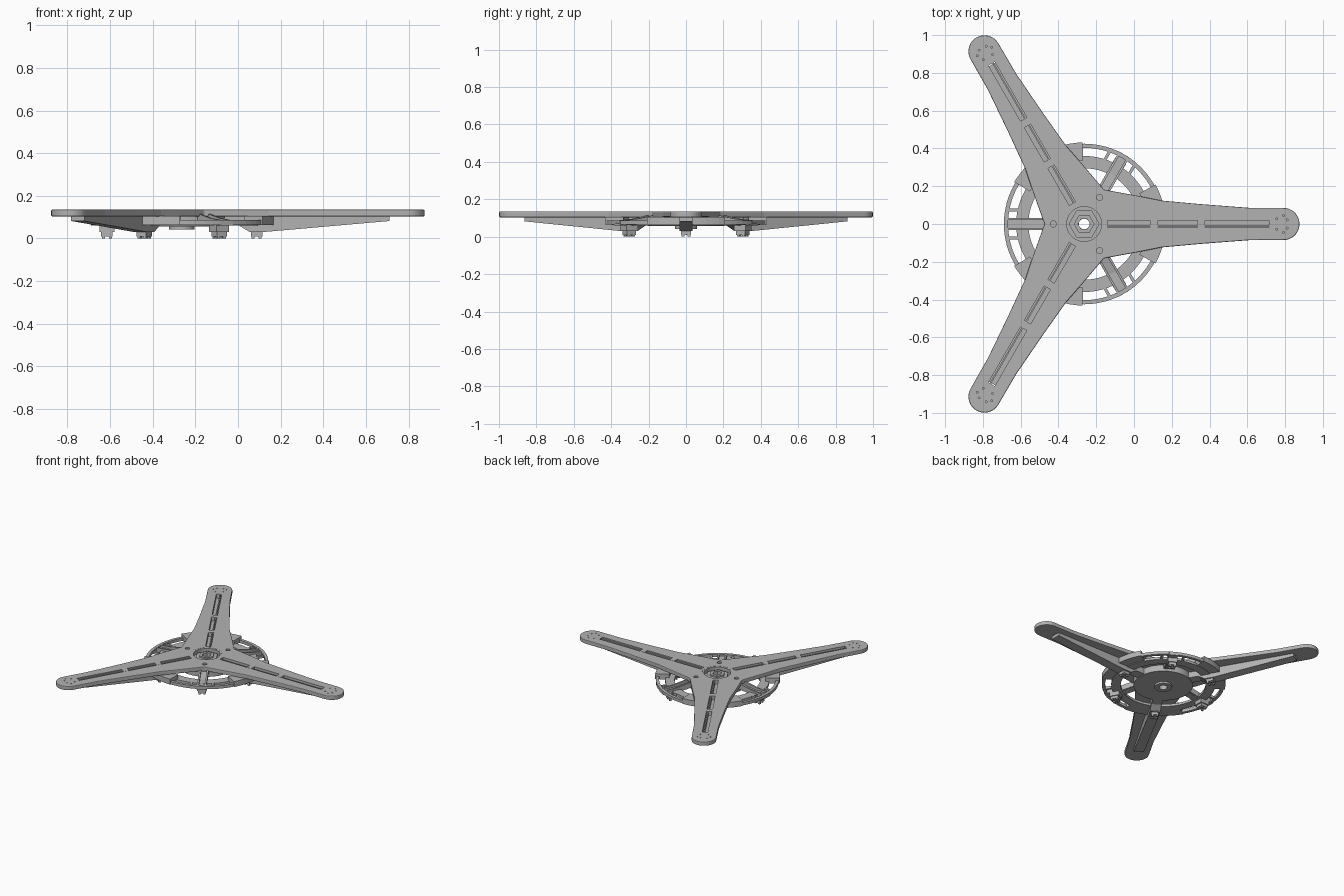
import bpy, bmesh, math
from mathutils import Matrix, Vector

if "Cube" in bpy.data.objects:
    bpy.data.objects.remove(bpy.data.objects["Cube"])

HUB_X = -0.264
ARMS = (0, 120, 240)
GAPS = (60, 180, 300)
SIXTH = ARMS + GAPS

metal = bpy.data.materials.new("light_grey_metal")
metal.use_nodes = True
GREY = (0.45, 0.45, 0.45, 1)
metal.diffuse_color = GREY
metal.node_tree.nodes["Principled BSDF"].inputs["Base Color"].default_value = GREY


def extrude(bm, points, direction):
    """Fill an outline and push it along a direction."""
    face = bm.faces.new([bm.verts.new(p) for p in points])
    new = bmesh.ops.extrude_face_region(bm, geom=[face])["geom"]
    moved = [v for v in new if isinstance(v, bmesh.types.BMVert)]
    bmesh.ops.translate(bm, vec=direction, verts=moved)


def flat(bm, outline, z0, z1):
    extrude(bm, [(x, y, z0) for x, y in outline], Vector((0, 0, z1 - z0)))


def side(bm, profile, half, y=0):
    """Radial beam from a side profile of (radius, height) points."""
    extrude(bm, [(r, y - half, z) for r, z in profile], Vector((0, 2 * half, 0)))


def block(bm, r0, r1, half, z0, z1, y=0):
    side(bm, [(r0, z0), (r1, z0), (r1, z1), (r0, z1)], half, y)


def ngon(radius, sides, cx=0, cy=0):
    step = math.tau / sides
    return [(cx + radius * math.cos(i * step), cy + radius * math.sin(i * step))
            for i in range(sides)]


def sweep(bm, r0, r1, z0, z1, start=0, span=360):
    """Rectangular section turned about the hub axis."""
    steps = max(4, round(span / 5))
    turn = Matrix.Rotation(math.radians(start), 3, "Z")
    corners = [turn @ Vector(p) for p in
               ((r0, 0, z0), (r1, 0, z0), (r1, 0, z1), (r0, 0, z1))]
    loops = []
    for i in range(steps + (span < 360)):
        spin = Matrix.Rotation(math.radians(span * i / steps), 3, "Z")
        loops.append([bm.verts.new(spin @ c) for c in corners])
    pairs = list(zip(loops, loops[1:]))
    if span == 360:
        pairs.append((loops[-1], loops[0]))
    else:
        bm.faces.new(loops[0])
        bm.faces.new(loops[-1])
    for a, b in pairs:
        for k in range(4):
            n = (k + 1) % 4
            bm.faces.new((a[k], a[n], b[n], b[k]))


def part(name, build, angles=(0,)):
    """Make one object from a build function repeated around the hub."""
    bm = bmesh.new()
    for angle in angles:
        old = set(bm.verts)
        build(bm)
        bmesh.ops.rotate(bm, verts=[v for v in bm.verts if v not in old],
                         matrix=Matrix.Rotation(math.radians(angle), 3, "Z"))
    bmesh.ops.recalc_face_normals(bm, faces=bm.faces[:])
    mesh = bpy.data.meshes.new(name)
    bm.to_mesh(mesh)
    bm.free()
    mesh.materials.append(metal)
    obj = bpy.data.objects.new(name, mesh)
    obj.location.x = HUB_X
    bpy.context.collection.objects.link(obj)
    return obj


def apply(obj):
    bpy.context.view_layer.update()
    done = obj.evaluated_get(bpy.context.evaluated_depsgraph_get())
    mesh = bpy.data.meshes.new_from_object(done)
    obj.modifiers.clear()
    obj.data = mesh


# Three-armed top plate
def star(bm):
    half = [(0.105, 0.182), (0.28, 0.15), (0.41, 0.124), (0.62, 0.105),
            (0.87, 0.086), (1.055, 0.085)]
    tip = [(1.055 + 0.085 * math.cos(a), 0.085 * math.sin(a))
           for a in [math.radians(90 - 10 * i) for i in range(1, 18)]]
    arm = [(x, -y) for x, y in half[1:]] + tip[::-1] + half[::-1]
    outline = []
    for angle in ARMS:
        turn = Matrix.Rotation(math.radians(angle), 2)
        outline += [tuple(turn @ Vector(p)) for p in arm]
    flat(bm, outline, 0.104, 0.135)


plate = part("top_plate", star)
bevel = plate.modifiers.new("soft_edge", "BEVEL")
bevel.width, bevel.segments = 0.005, 2
apply(plate)


# Slots, hub pocket and bolt holes cut from the plate
def slot_cutters(bm):
    block(bm, 0.125, 0.98, 0.019, 0.09, 0.2)


def round_cutters(bm):
    flat(bm, ngon(0.016, 16, -0.163), 0.124, 0.2)
    for x, y in ((1.02, 0.028), (1.055, 0.045), (1.075, 0.022)):
        for s in (-1, 1):
            flat(bm, ngon(0.005, 8, x, s * y), 0.126, 0.2)


for cutter in (part("slot_cutter", slot_cutters, ARMS),
               part("hole_cutter", round_cutters, ARMS),
               part("pocket_cutter", lambda bm: flat(bm, ngon(0.105, 48), 0.09, 0.2))):
    cutter.hide_render = True
    cut = plate.modifiers.new("cut", "BOOLEAN")
    cut.object, cut.operation, cut.solver = cutter, "DIFFERENCE", "EXACT"
    apply(plate)
    bpy.data.objects.remove(cutter)

# Tapered spines under the arms
part("arm_spines", lambda bm: side(bm, [
    (0.11, 0.106), (0.975, 0.106), (0.975, 0.082), (0.38, 0.03),
    (0.32, 0.03), (0.27, 0.06), (0.11, 0.06)], 0.036), ARMS)


# Rails and bridges in the slots
def rails(bm):
    block(bm, 0.125, 0.98, 0.004, 0.104, 0.13, -0.008)
    for r in (0.37, 0.62):
        block(bm, r - 0.02, r + 0.02, 0.021, 0.1, 0.136)


part("slot_rails", rails, ARMS)

# Hub stack
part("hub_disc", lambda bm: sweep(bm, 0.03, 0.205, 0.056, 0.105))
part("hub_collar", lambda bm: sweep(bm, 0.092, 0.106, 0.1, 0.134))
part("lower_boss", lambda bm: sweep(bm, 0.028, 0.06, 0.042, 0.06))


def nut(bm):
    # Hexagonal rings with an open bore
    for outer, inner, top in ((0.082, 0.055, 0.12), (0.055, 0.032, 0.131)):
        loops = [[bm.verts.new((x, y, z)) for x, y in ngon(r, 6)]
                 for r, z in ((outer, 0.1), (outer, top), (inner, top), (inner, 0.1))]
        for k in range(4):
            a, b = loops[k], loops[(k + 1) % 4]
            for i in range(6):
                j = (i + 1) % 6
                bm.faces.new((a[i], a[j], b[j], b[i]))


part("hub_nut", nut)

# Rings and the pads joining them to the arms
part("outer_ring", lambda bm: sweep(bm, 0.403, 0.425, 0.064, 0.086))
part("inner_ring", lambda bm: sweep(bm, 0.295, 0.36, 0.06, 0.078))
part("arm_pads", lambda bm: sweep(bm, 0.335, 0.432, 0.064, 0.105, -29, 58), ARMS)


# Sloping channel spokes between the arms
def spoke(bm):
    for s in (-1, 1):
        side(bm, [(0.16, 0.085), (0.3, 0.06), (0.425, 0.06), (0.425, 0.085),
                  (0.32, 0.095), (0.19, 0.12), (0.16, 0.12)], 0.006, s * 0.026)
    side(bm, [(0.16, 0.08), (0.3, 0.06), (0.425, 0.06), (0.425, 0.072),
              (0.3, 0.078), (0.16, 0.105)], 0.022)
    # Short links from the inner ring to the outer ring
    for s in (-1, 1):
        block(bm, 0.345, 0.41, 0.008, 0.062, 0.08, s * 0.075)


part("spokes", spoke, GAPS)


# Pronged feet
def foot(bm):
    block(bm, 0.315, 0.385, 0.033, 0.03, 0.075)
    block(bm, 0.325, 0.378, 0.026, 0.01, 0.03)
    for r in (0.328, 0.36):
        for s in (-1, 1):
            block(bm, r, r + 0.014, 0.007, 0, 0.012, s * 0.016)


part("feet", foot, SIXTH)
